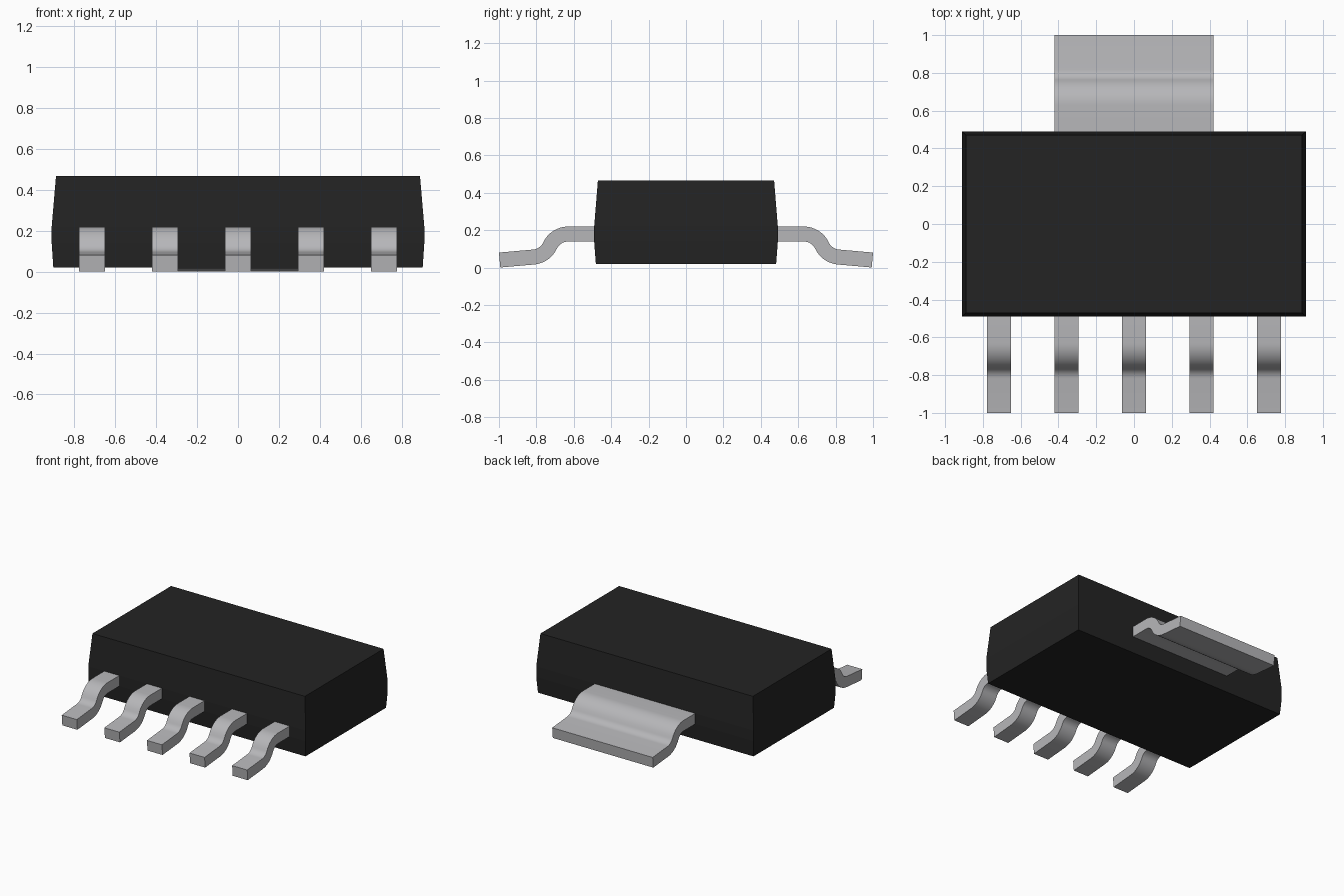
import bpy, bmesh, math

if "Cube" in bpy.data.objects:
    bpy.data.objects.remove(bpy.data.objects["Cube"])

def material(name, color):
    m = bpy.data.materials.new(name)
    m.diffuse_color = (*color, 1)
    m.use_nodes = True
    m.node_tree.nodes["Principled BSDF"].inputs["Base Color"].default_value = m.diffuse_color
    return m

PLASTIC = material("black plastic", (0.017, 0.017, 0.017))
METAL = material("tinned metal", (0.47, 0.47, 0.485))

def make_object(name, bm, mat):
    bmesh.ops.recalc_face_normals(bm, faces=bm.faces)
    mesh = bpy.data.meshes.new(name)
    bm.to_mesh(mesh)
    bm.free()
    mesh.materials.append(mat)
    ob = bpy.data.objects.new(name, mesh)
    bpy.context.collection.objects.link(ob)
    return ob

# Moulded body: rectangular rings, tapering above and below the lead line
bm = bmesh.new()
rings = []
for z, hx, hy in [(0.02, 0.903, 0.482), (0.14, 0.911, 0.491),
                  (0.22, 0.911, 0.491), (0.467, 0.89, 0.471)]:
    rings.append([bm.verts.new((sx * hx, sy * hy, z))
                  for sx, sy in [(-1, -1), (1, -1), (1, 1), (-1, 1)]])
for a, b in zip(rings, rings[1:]):
    for i in range(4):
        j = (i + 1) % 4
        bm.faces.new((a[i], a[j], b[j], b[i]))
bm.faces.new(rings[0][::-1])
bm.faces.new(rings[-1])
make_object("body", bm, PLASTIC)

# Gull-wing centreline: (distance outwards, height, downward angle)
def gull_wing(steps=8, radius=0.107, steep=math.radians(65), foot=math.radians(5)):
    y, z = 0.63, 0.18
    path = [(0.48, z, 0.0)]
    for i in range(steps + 1):
        a = steep * i / steps
        path.append((y + radius * math.sin(a), z - radius * (1 - math.cos(a)), a))
    y0, z0, _ = path[-1]
    for i in range(1, steps + 1):
        a = steep + (foot - steep) * i / steps
        path.append((y0 + radius * (math.sin(steep) - math.sin(a)),
                     z0 - radius * (math.cos(a) - math.cos(steep)), a))
    y1, z1, _ = path[-1]
    path.append((0.9965, z1 - (0.9965 - y1) * math.tan(foot), foot))
    return path

# Bent strip of given width; side is -1 for front, 1 for back
def strip(name, x, half_width, side, half_thick=0.04):
    bm = bmesh.new()
    sections = []
    for y, z, a in gull_wing():
        ny, nz = half_thick * math.sin(a), half_thick * math.cos(a)
        sections.append([bm.verts.new((x + sx * half_width, side * (y + t * ny), z + t * nz))
                         for sx, t in [(-1, -1), (1, -1), (1, 1), (-1, 1)]])
    for a, b in zip(sections, sections[1:]):
        for i in range(4):
            j = (i + 1) % 4
            bm.faces.new((a[i], a[j], b[j], b[i]))
    bm.faces.new(sections[0])
    bm.faces.new(sections[-1])
    ob = make_object(name, bm, METAL)
    bpy.ops.object.select_all(action='DESELECT')
    ob.select_set(True)
    bpy.context.view_layer.objects.active = ob
    bpy.ops.object.shade_smooth_by_angle(angle=math.radians(30))

# Five front leads and the wide rear tab
for i in range(5):
    strip(f"front_lead_{i + 1}", (i - 2) * 0.357, 0.063, -1)
strip("rear_tab", 0, 0.421, 1)
